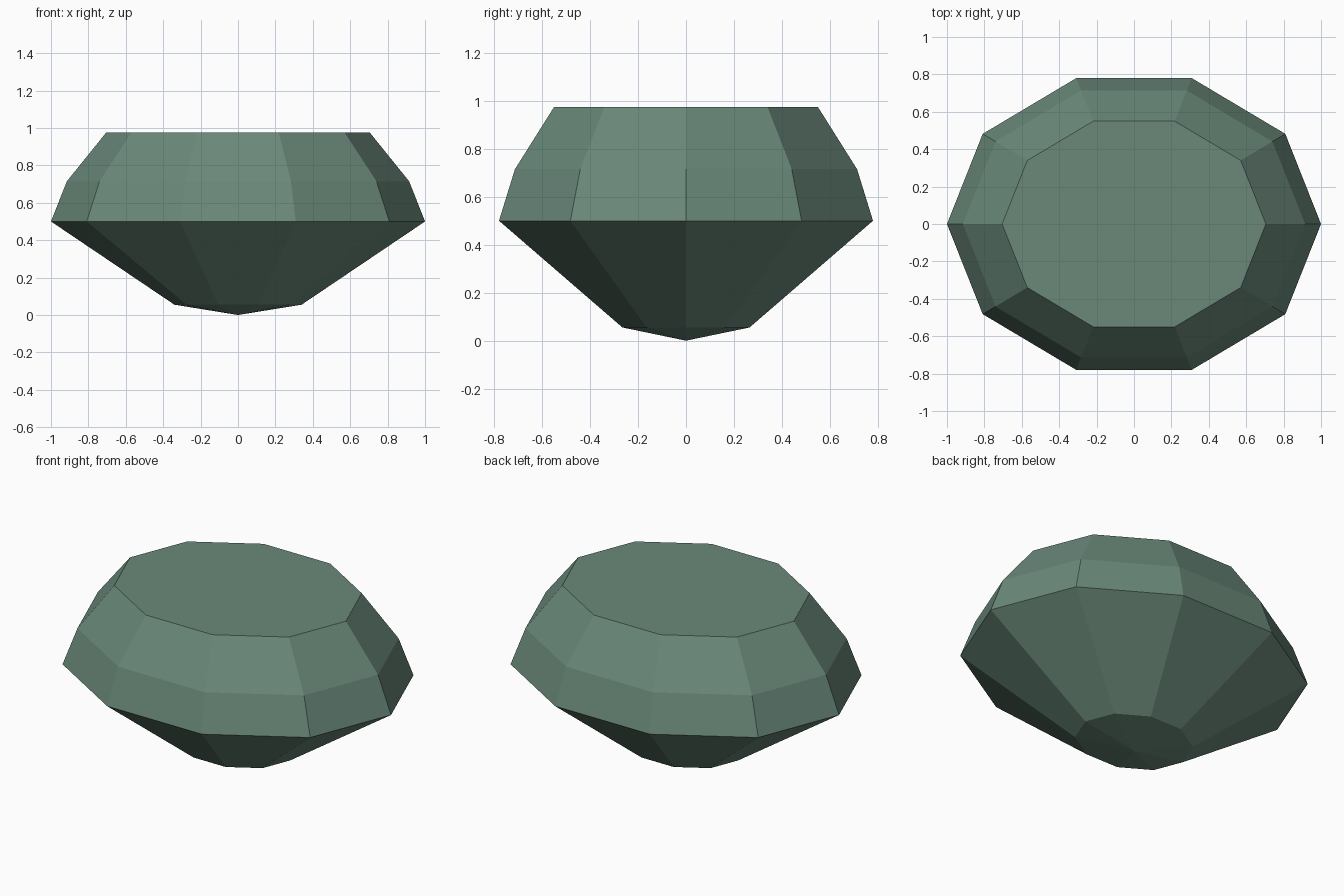
import bpy, bmesh
from math import cos, sin, tau

cube = bpy.data.objects.get("Cube")
if cube:
    bpy.data.objects.remove(cube)

SIDES = 10
DEPTH = 0.82  # the oval is narrower front to back

# Gem colour
mat = bpy.data.materials.new("muted green")
mat.use_nodes = True
color = (0.145, 0.25, 0.195, 1)
mat.diffuse_color = color
mat.node_tree.nodes["Principled BSDF"].inputs["Base Color"].default_value = color

# Radius and height of each ring: pavilion base, girdle, crown, table
profile = [(0.34, 0.055), (1.0, 0.5), (0.915, 0.715), (0.705, 0.975)]

bm = bmesh.new()
rings = [[bm.verts.new((r * cos(tau * i / SIDES), r * DEPTH * sin(tau * i / SIDES), z))
          for i in range(SIDES)] for r, z in profile]
tip = bm.verts.new((0, 0, 0))

# Facets between rings, and the shallow point underneath
for i in range(SIDES):
    j = (i + 1) % SIDES
    for low, high in zip(rings, rings[1:]):
        bm.faces.new((low[i], low[j], high[j], high[i]))
    bm.faces.new((tip, rings[0][j], rings[0][i]))

# Flat table on top
bm.faces.new(rings[-1])
bmesh.ops.recalc_face_normals(bm, faces=bm.faces)

mesh = bpy.data.meshes.new("cut_gem")
bm.to_mesh(mesh)
bm.free()
mesh.materials.append(mat)
gem = bpy.data.objects.new("cut_gem", mesh)
bpy.context.collection.objects.link(gem)
